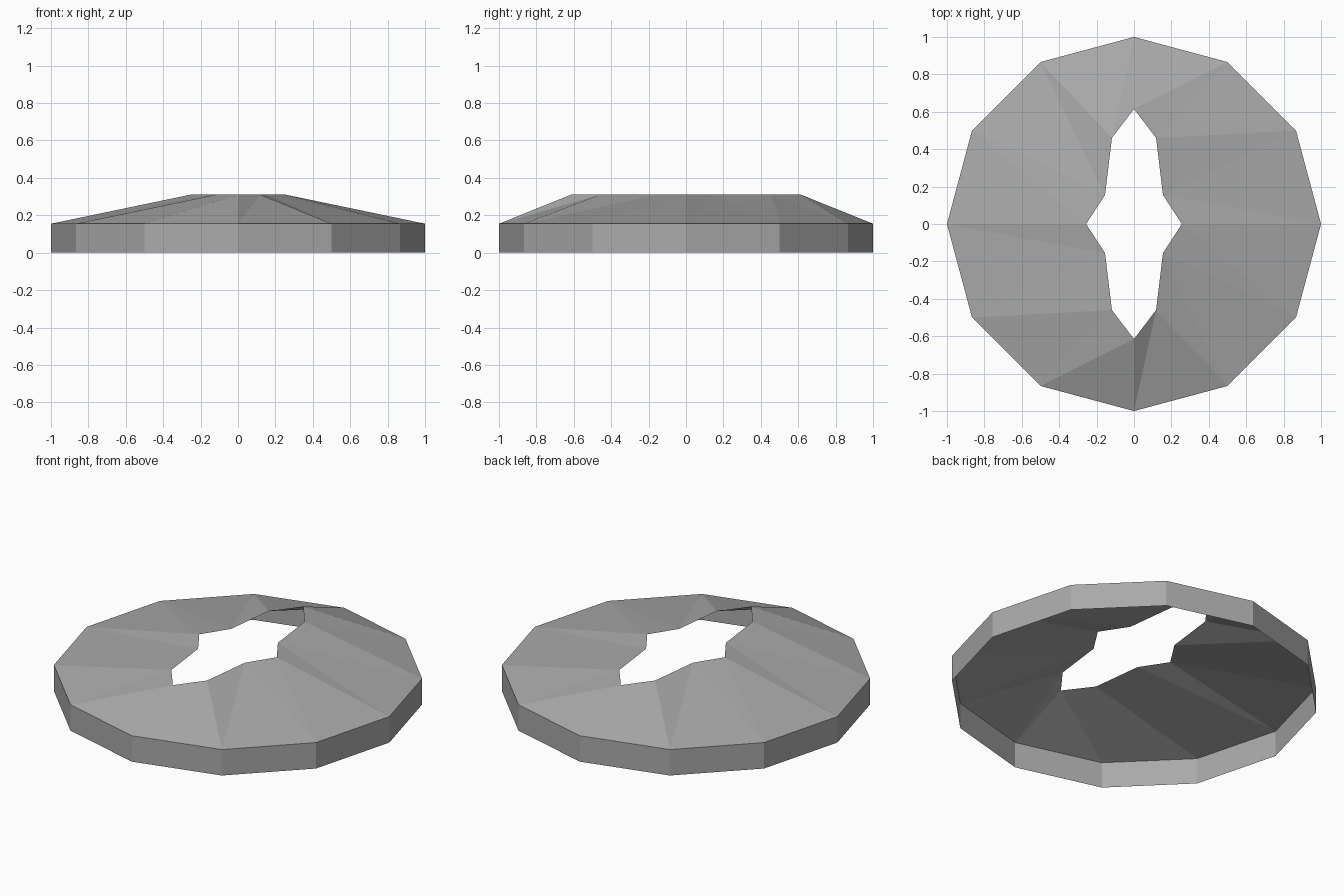
import bpy, bmesh
from math import sin, cos, radians

cube = bpy.data.objects.get("Cube")
if cube:
    bpy.data.objects.remove(cube, do_unlink=True)

grey = bpy.data.materials.new("plain grey")
grey.use_nodes = True
colour = (0.4, 0.4, 0.4, 1)
grey.diffuse_color = colour
grey.node_tree.nodes["Principled BSDF"].inputs["Base Color"].default_value = colour

SIDES = 12
WALL_TOP, ROOF_TOP = 0.155, 0.31
# One quarter of the star-shaped opening, from +x round to +y
QUARTER = [(0.256, 0), (0.155, 0.155), (0.118, 0.46), (0, 0.615)]


def opening(i):
    """Mirror the quarter outline round the full opening."""
    quadrant, step = divmod(i, 3)
    x, y = QUARTER[step if quadrant % 2 == 0 else 3 - step]
    return (x if quadrant in (0, 3) else -x, y if quadrant < 2 else -y, ROOF_TOP)


def rim(i, z):
    a = radians(i * 360 / SIDES)
    return (cos(a), sin(a), z)


bm = bmesh.new()
base = [bm.verts.new(rim(i, 0)) for i in range(SIDES)]
eave = [bm.verts.new(rim(i, WALL_TOP)) for i in range(SIDES)]
hole = [bm.verts.new(opening(i)) for i in range(SIDES)]
for i in range(SIDES):
    j = (i + 1) % SIDES
    # Upright wall panel
    bm.faces.new((base[i], base[j], eave[j], eave[i]))
    # Sloping roof panel, split along its fold
    bm.faces.new((eave[i], eave[j], hole[j]))
    bm.faces.new((eave[i], hole[j], hole[i]))

mesh = bpy.data.meshes.new("open_roof_shell")
bm.to_mesh(mesh)
bm.free()
mesh.materials.append(grey)
shell = bpy.data.objects.new("open_roof_shell", mesh)
bpy.context.collection.objects.link(shell)
